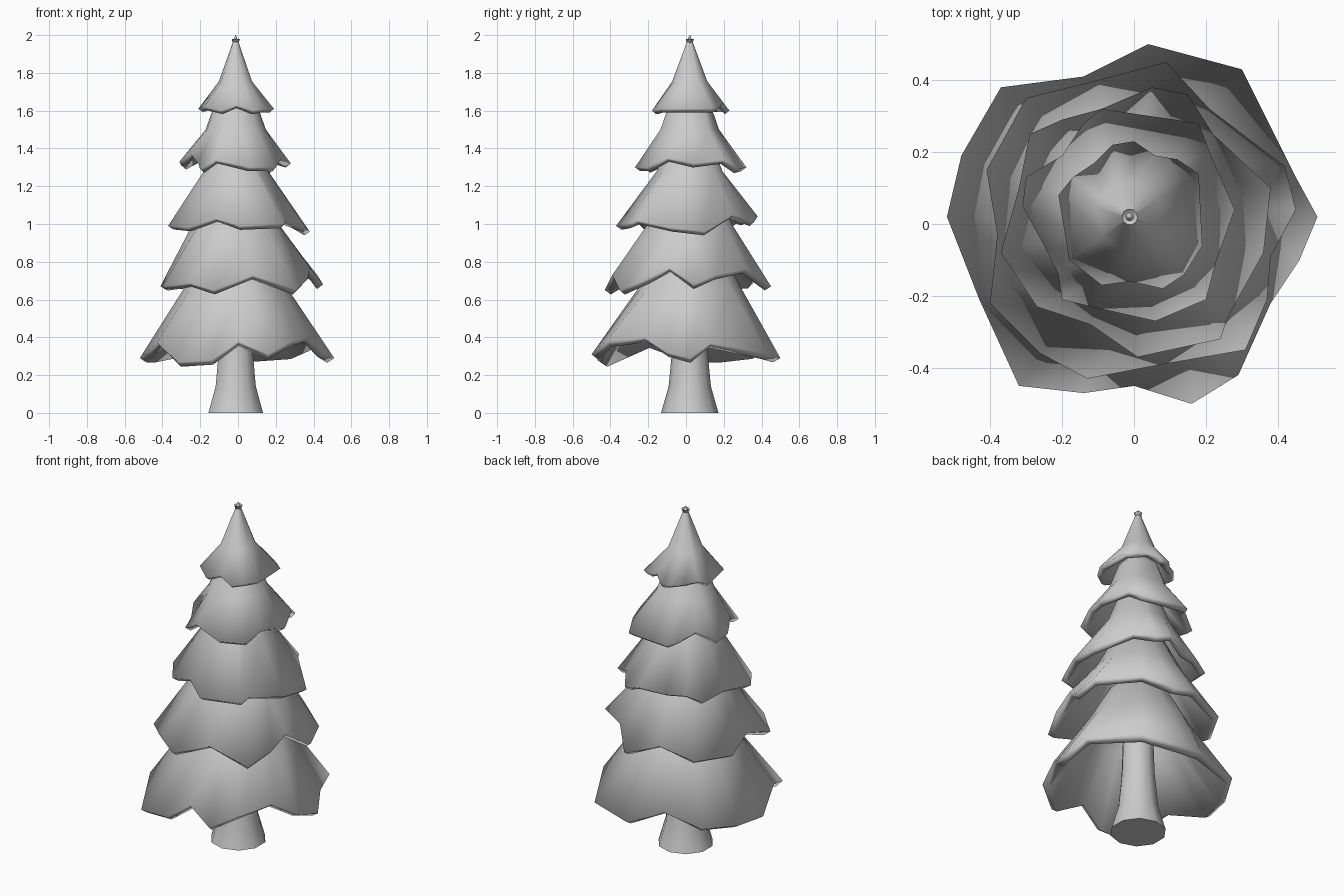
import bpy
import bmesh
import math
from mathutils import Vector

default_cube = bpy.data.objects.get("Cube")
if default_cube:
    bpy.data.objects.remove(default_cube, do_unlink=True)

# One plain grey for the whole tree
grey = bpy.data.materials.new("plain_grey")
grey.use_nodes = True
grey_colour = (0.6, 0.6, 0.6, 1)
grey.diffuse_color = grey_colour
grey.node_tree.nodes["Principled BSDF"].inputs["Base Color"].default_value = grey_colour

AXIS = Vector((-0.012, 0.02, 0))


def finish(bm, name, sharp_angle):
    """Turn a bmesh into a smooth shaded object with sharp edges kept."""
    mesh = bpy.data.meshes.new(name)
    bm.to_mesh(mesh)
    bm.free()
    obj = bpy.data.objects.new(name, mesh)
    bpy.context.collection.objects.link(obj)
    mesh.materials.append(grey)
    bpy.ops.object.select_all(action='DESELECT')
    obj.select_set(True)
    bpy.context.view_layer.objects.active = obj
    bpy.ops.object.shade_smooth_by_angle(angle=math.radians(sharp_angle))
    return obj


def loft(bm, loops):
    """Join neighbouring vertex loops with quads."""
    for lower, upper in zip(loops, loops[1:]):
        for i in range(len(lower)):
            j = (i + 1) % len(lower)
            bm.faces.new((lower[i], lower[j], upper[j], upper[i]))


def ring(bm, angles, radius, height):
    """Add a circle of vertices around the tree axis."""
    return [bm.verts.new(AXIS + Vector((radius * math.cos(a), radius * math.sin(a), height)))
            for a in angles]


def close_top(bm, loop, height):
    """Close a loop with a fan of triangles to a point on the axis."""
    tip = bm.verts.new(AXIS + Vector((0, 0, height)))
    for i, vert in enumerate(loop):
        bm.faces.new((vert, loop[(i + 1) % len(loop)], tip))


def tier(name, base, rim, rings, tip, thickness):
    """Branch skirt: a jagged rim (x, y, rise in hundredths) lofted up to a tip."""
    points = [Vector((x / 100, y / 100, base + rise / 100)) for x, y, rise in rim]

    def bearing(p):
        return math.atan2(p.y - AXIS.y, p.x - AXIS.x)

    points.sort(key=bearing)
    angles = [bearing(p) for p in points]
    bm = bmesh.new()
    loops = [[bm.verts.new(p) for p in points]]
    loops += [ring(bm, angles, radius, height) for radius, height in rings]
    loft(bm, loops)
    close_top(bm, loops[-1], tip)
    obj = finish(bm, name, 40)
    shell = obj.modifiers.new("branch_thickness", 'SOLIDIFY')
    shell.thickness = thickness
    shell.offset = -1


# Trunk, flared at the foot
bm = bmesh.new()
trunk_angles = [math.tau * (i + 0.5) / 10 for i in range(10)]
trunk_loops = [ring(bm, trunk_angles, radius, height)
               for radius, height in ((0.152, 0), (0.112, 0.14), (0.092, 0.35), (0.08, 0.7))]
loft(bm, trunk_loops)
close_top(bm, trunk_loops[-1], 0.75)
bm.faces.new(reversed(trunk_loops[0]))
finish(bm, "trunk", 50)

# Branch tiers, from the ground up
tier("lowest_branches", 0.27,
     [(51, 2, 2), (45, 13, 10), (30, 43, 4), (4, 50, 2), (-14, 41, 9), (-37, 38, 4),
      (-48, 19, 2), (-52, 2, 2), (-43, -21, 10), (-32, -45, 0), (-14, -47, 1),
      (0, -45, 11), (16, -50, 4), (29, -42, 11), (38, -22, 13), (46, -10, 5)],
     ((0.28, 0.65), (0.17, 0.85)), 0.95, 0.045)
tier("lower_branches", 0.65,
     [(9, 45, 2), (21, 32, 11), (42, 16, 8), (45, 4, 3), (38, -9, 12), (37, -21, 6),
      (31, -35, 0), (8, -39, 8), (-13, -43, 0), (-26, -36, 4), (-40, -22, 2),
      (-38, -3, 8), (-41, 15, 2), (-30, 35, 3), (-10, 40, 9)],
     ((0.235, 0.99), (0.14, 1.18)), 1.25, 0.04)
tier("middle_branches", 0.96,
     [(15, 36, 5), (22, 25, 9), (38, 10, 0), (36, -8, 2), (26, -26, 6), (24, -32, 4),
      (1, -37, 3), (-12, -28, 7), (-27, -23, 2), (-37, -8, 3), (-32, 10, 5),
      (-29, 25, 3), (-20, 29, 6), (-9, 32, 5), (5, 38, 8)],
     ((0.175, 1.28), (0.11, 1.45)), 1.52, 0.035)
tier("upper_branches", 1.29,
     [(-9, 32, 1), (18, 28, 0), (21, 20, 5), (28, 4, 3), (23, -10, 6), (20, -21, 1),
      (6, -27, 1), (-12, -23, 5), (-20, -21, 0), (-21, -14, 3), (-25, -6, 8),
      (-31, 5, 4), (-30, 13, 2), (-20, 19, 7), (-14, 28, 3)],
     ((0.16, 1.5), (0.11, 1.64)), 1.75, 0.035)
tier("treetop", 1.59,
     [(-6, 22, 2), (0, 23, 1), (6, 19, 5), (12, 18, 3), (18, 14, 2), (19, -6, 2),
      (14, -14, 2), (8, -18, 1), (-1, -16, 4), (-9, -17, 1), (-18, -10, 3),
      (-21, 8, 2), (-17, 13, 4), (-11, 17, 2)],
     ((0.093, 1.755), (0.004, 1.995)), 2.0, 0.03)
